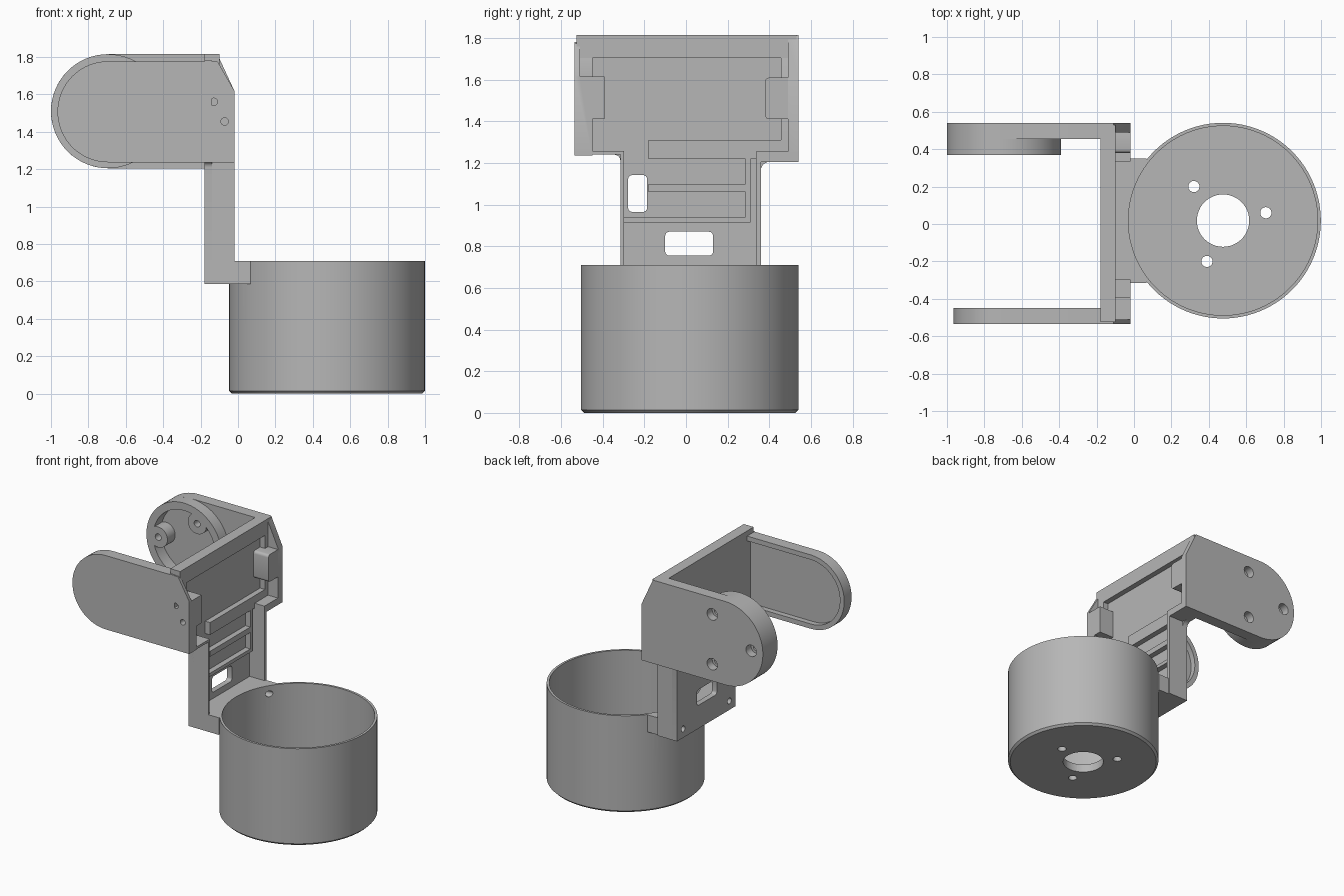
import bpy, bmesh, math
from mathutils import Vector

if "Cube" in bpy.data.objects:
    bpy.data.objects.remove(bpy.data.objects["Cube"])

grey = bpy.data.materials.new("plain_grey")
grey.diffuse_color = (0.47, 0.47, 0.47, 1)
grey.use_nodes = True
grey.node_tree.nodes["Principled BSDF"].inputs["Base Color"].default_value = grey.diffuse_color


def prism(name, pts, axis, a, b):
    """Extrude a flat outline along x, y or z from a to b."""
    def place(p, t):
        return {'x': (t, p[0], p[1]), 'y': (p[0], t, p[1]), 'z': (p[0], p[1], t)}[axis]
    bm = bmesh.new()
    lo = [bm.verts.new(place(p, a)) for p in pts]
    hi = [bm.verts.new(place(p, b)) for p in pts]
    bm.faces.new(lo)
    bm.faces.new(hi)
    n = len(pts)
    for i in range(n):
        j = (i + 1) % n
        bm.faces.new((lo[i], lo[j], hi[j], hi[i]))
    bmesh.ops.recalc_face_normals(bm, faces=bm.faces)
    me = bpy.data.meshes.new(name)
    bm.to_mesh(me)
    bm.free()
    ob = bpy.data.objects.new(name, me)
    bpy.context.collection.objects.link(ob)
    me.materials.append(grey)
    return ob


def box(name, x, y, z):
    return prism(name, [(x[0], y[0]), (x[1], y[0]), (x[1], y[1]), (x[0], y[1])], 'z', *z)


def arc(cx, cy, r, a0, a1, n):
    return [(cx + r * math.cos(math.radians(a0 + (a1 - a0) * i / n)),
             cy + r * math.sin(math.radians(a0 + (a1 - a0) * i / n))) for i in range(n + 1)]


def rod(name, c, r, axis, a, b, n=32):
    return prism(name, arc(c[0], c[1], r, 0, 360, n)[:-1], axis, a, b)


def rounded(y0, y1, z0, z1, r):
    return (arc(y1 - r, z1 - r, r, 0, 90, 4) + arc(y0 + r, z1 - r, r, 90, 180, 4)
            + arc(y0 + r, z0 + r, r, 180, 270, 4) + arc(y1 - r, z0 + r, r, 270, 360, 4))


def boolean(ob, tools, op='DIFFERENCE'):
    for t in tools:
        t.hide_render = True
        m = ob.modifiers.new("bool", 'BOOLEAN')
        m.operation, m.object, m.solver = op, t, 'EXACT'
        bpy.context.view_layer.objects.active = ob
        bpy.ops.object.modifier_apply(modifier=m.name)
        bpy.data.objects.remove(t)


# Cup: turned profile with a chamfered foot
CX, CY, R, RI, H = 0.476, 0.018, 0.523, 0.506, 0.71
profile = [(0, 0), (R - 0.015, 0), (R, 0.015), (R, H), (RI, H), (RI, 0.06), (0, 0.06)]
bm = bmesh.new()
vs = [bm.verts.new((CX + r, CY, z)) for r, z in profile]
es = [bm.edges.new((vs[i], vs[i + 1])) for i in range(len(vs) - 1)]
bmesh.ops.spin(bm, geom=vs + es, cent=(CX, CY, 0), axis=(0, 0, 1),
               angle=2 * math.pi, steps=96, use_merge=False)
bmesh.ops.remove_doubles(bm, verts=bm.verts, dist=1e-5)
bmesh.ops.recalc_face_normals(bm, faces=bm.faces)
me = bpy.data.meshes.new("cup")
bm.to_mesh(me)
bm.free()
me.materials.append(grey)
cup = bpy.data.objects.new("cup", me)
bpy.context.collection.objects.link(cup)
screw_y = (0.29, -0.245)
boolean(cup, [rod("cut", (CX, CY), 0.14, 'z', -0.1, 0.2, 48)]
        + [rod("cut", c, 0.03, 'z', -0.1, 0.2, 24) for c in ((0.32, 0.2), (0.705, 0.06), (0.39, -0.2))]
        + [rod("cut", (y, 0.65), 0.022, 'x', -0.3, 0.3, 20) for y in screw_y])

# Tab joining the cup to the plate
tab = box("cup_tab", (-0.14, 0.066), (-0.315, 0.35), (0.585, 0.71))
boolean(tab, [rod("cut", (CX, CY), R - 0.008, 'z', 0.4, 0.9, 96)]
        + [rod("cut", (y, 0.65), 0.022, 'x', -0.3, 0.3, 20) for y in screw_y])

# Back plate with filleted shoulders, two windows and screw holes
outline = ([(-0.315, 0.585), (0.36, 0.585)] + arc(0.40, 1.165, 0.04, 180, 90, 6)
           + [(0.54, 1.205), (0.54, 1.815), (-0.525, 1.815), (-0.525, 1.78), (-0.535, 1.78), (-0.535, 1.24)]
           + arc(-0.345, 1.21, 0.03, 90, 0, 6))
plate = prism("back_plate", outline, 'x', -0.18, -0.14)
boolean(plate, [prism("cut", rounded(-0.10, 0.13, 0.755, 0.87, 0.02), 'x', -0.3, 0),
                prism("cut", rounded(-0.278, -0.187, 0.965, 1.142, 0.02), 'x', -0.3, 0)]
        + [rod("cut", (y, 0.65), 0.022, 'x', -0.3, 0.3, 20) for y in screw_y])

# Raised beam and ribs on the plate
box("top_beam", (-0.15, -0.10), (-0.525, 0.53), (1.705, 1.815))
box("upper_rib", (-0.15, -0.10), (-0.18, 0.49), (1.22, 1.31))
box("middle_rib", (-0.15, -0.10), (-0.18, 0.31), (1.06, 1.10))
box("lower_rib", (-0.15, -0.10), (-0.30, 0.31), (0.915, 0.94))
for z in ((1.10, 1.22), (0.94, 1.06)):
    box("rib_end", (-0.15, -0.10), (0.285, 0.31), z)

# Side rails and the shelves that flare out to the cheeks
box("front_rail", (-0.18, -0.02), (-0.315, -0.298), (0.585, 1.255))
box("back_rail", (-0.18, -0.02), (0.335, 0.36), (0.585, 1.255))
box("front_shelf", (-0.18, -0.02), (-0.535, -0.298), (1.24, 1.257))
box("back_shelf", (-0.18, -0.02), (0.335, 0.54), (1.205, 1.255))


def arm_outline(r, cz):
    cx = -0.695
    return arc(cx, cz, r, 90, 270, 32) + [(-0.02, cz - r), (-0.02, 1.62), (-0.11, cz + r)]


pins = ((-0.13, 1.56), (-0.072, 1.455))


def pin_holes():
    return [rod("cut", c, 0.02, 'y', -0.6, -0.42, 20) for c in pins]


# Front arm: shallow lipped recess on its inner face
front_arm = prism("front_arm", arm_outline(0.27, 1.507), 'y', -0.535, -0.45)
recess = arc(-0.695, 1.507, 0.235, 90, 270, 32) + [(-0.18, 1.272), (-0.18, 1.742)]
boolean(front_arm, [prism("cut", recess, 'y', -0.49, -0.40),
                    box("cut", (-0.10, 0.1), (-0.51, -0.3), (1.61, 1.9))] + pin_holes())
front_block = box("front_cheek_block", (-0.15, -0.02), (-0.53, -0.392), (1.41, 1.615))
boolean(front_block, pin_holes())

# Back arm with a round boss, lobed pocket and three counterbored holes
CZ = 1.51
back_arm = prism("back_arm", arm_outline(0.305, CZ), 'y', 0.455, 0.54)
boolean(back_arm, [rod("boss", (-0.695, CZ), 0.3049, 'y', 0.37, 0.48, 64)], 'UNION')
spots = [(-0.695 + 0.21 * math.cos(math.radians(a)), CZ + 0.21 * math.sin(math.radians(a)))
         for a in (60, 180, 300)]
pocket = rod("pocket", (-0.695, CZ), 0.25, 'y', 0.30, 0.46, 64)
boolean(pocket, [rod("post", c, 0.075, 'y', 0.2, 0.6, 32) for c in spots])
boolean(back_arm, [pocket, box("cut", (-0.10, 0.1), (0.3, 0.49), (1.255, 1.9))]
        + [rod("cut", c, 0.024, 'y', 0.3, 0.6, 20) for c in spots]
        + [rod("cut", c, 0.042, 'y', 0.48, 0.6, 28) for c in spots])
prism("back_cheek_block", rounded(0.38, 0.52, 1.41, 1.61, 0.02), 'x', -0.15, -0.02)

# Smooth the round walls, keep edges crisp
for ob in bpy.data.objects:
    ob.select_set(True)
    bpy.context.view_layer.objects.active = ob
bpy.ops.object.shade_smooth_by_angle(angle=math.radians(30))
